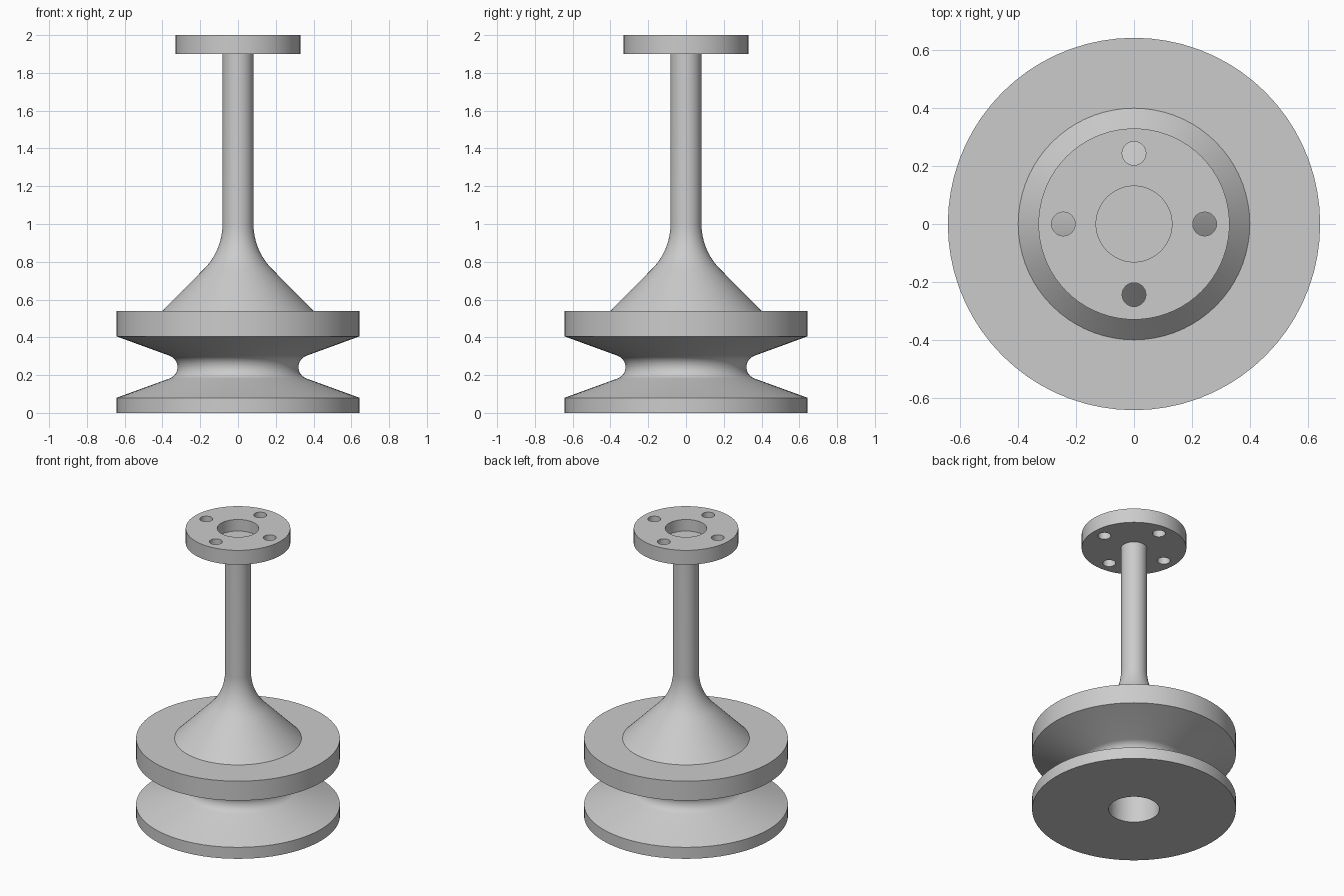
import bpy, bmesh, math
from mathutils import Vector

SEGMENTS = 72

if "Cube" in bpy.data.objects:
    bpy.data.objects.remove(bpy.data.objects["Cube"], do_unlink=True)

steel = bpy.data.materials.new("plain grey metal")
steel.use_nodes = True
grey = (0.6, 0.6, 0.6, 1)
steel.diffuse_color = grey
steel.node_tree.nodes["Principled BSDF"].inputs["Base Color"].default_value = grey


def arc(cx, cz, radius, start, end, steps):
    """Points of an arc in the (radius, height) plane, angles in degrees."""
    angles = [math.radians(start + (end - start) * i / steps) for i in range(steps + 1)]
    return [(cx + radius * math.cos(a), cz + radius * math.sin(a)) for a in angles]


def lathe(name, profile):
    """Turn a profile around the z axis."""
    bm = bmesh.new()
    verts = [bm.verts.new((r, 0, z)) for r, z in profile]
    edges = [bm.edges.new(pair) for pair in zip(verts, verts[1:])]
    bmesh.ops.spin(bm, geom=verts + edges, cent=(0, 0, 0), axis=(0, 0, 1),
                   angle=math.tau, steps=SEGMENTS, use_duplicate=False)
    bmesh.ops.remove_doubles(bm, verts=bm.verts, dist=0.0001)
    bmesh.ops.recalc_face_normals(bm, faces=bm.faces)
    mesh = bpy.data.meshes.new(name)
    bm.to_mesh(mesh)
    bm.free()
    mesh.materials.append(steel)
    obj = bpy.data.objects.new(name, mesh)
    bpy.context.collection.objects.link(obj)
    return obj


def activate(obj):
    bpy.ops.object.select_all(action="DESELECT")
    obj.select_set(True)
    bpy.context.view_layer.objects.active = obj


RIM, HUB, STEM, BORE = 0.643, 0.40, 0.082, 0.16
DECK, FLANGE_BASE = 0.54, 1.9

# Grooved wheel with a blind bore underneath
groove = arc(0.384, 0.2425, 0.064, 250, 110, 12)
wheel = lathe("grooved_wheel",
              [(0, DECK), (BORE, DECK), (BORE, 0), (RIM, 0), (RIM, 0.08)]
              + groove + [(RIM, 0.405), (RIM, DECK), (HUB, DECK)])

# Stem flaring into a cone at the wheel
flare = arc(STEM + 0.338, 1.0, 0.338, 225, 180, 12)
stem = lathe("flared_stem", [(HUB, DECK)] + flare + [(STEM, FLANGE_BASE)])

# Mounting flange with a round recess
flange = lathe("mounting_flange",
               [(0, FLANGE_BASE), (0.33, FLANGE_BASE), (0.33, 2),
                (0.131, 2), (0.131, 1.92), (0, 1.92)])

# Four bolt holes through the flange
bm = bmesh.new()
for offset in ((1, 0), (-1, 0), (0, 1), (0, -1)):
    made = bmesh.ops.create_cone(bm, cap_ends=True, segments=32, radius1=0.041,
                                 radius2=0.041, depth=0.3)
    bmesh.ops.translate(bm, verts=made["verts"],
                        vec=Vector((*offset, 0)) * 0.244 + Vector((0, 0, 1.95)))
cutter_mesh = bpy.data.meshes.new("bolt_hole_cutter")
bm.to_mesh(cutter_mesh)
bm.free()
cutter_mesh.materials.append(steel)
cutter = bpy.data.objects.new("bolt_hole_cutter", cutter_mesh)
cutter.hide_render = True
bpy.context.collection.objects.link(cutter)

cut = flange.modifiers.new("bolt_holes", "BOOLEAN")
cut.operation = "DIFFERENCE"
cut.solver = "EXACT"
cut.object = cutter
activate(flange)
bpy.ops.object.modifier_apply(modifier=cut.name)
bpy.data.objects.remove(cutter, do_unlink=True)

# Smooth turned surfaces, sharp edges kept
for part in (wheel, stem, flange):
    activate(part)
    bpy.ops.object.shade_smooth_by_angle(angle=math.radians(30))
